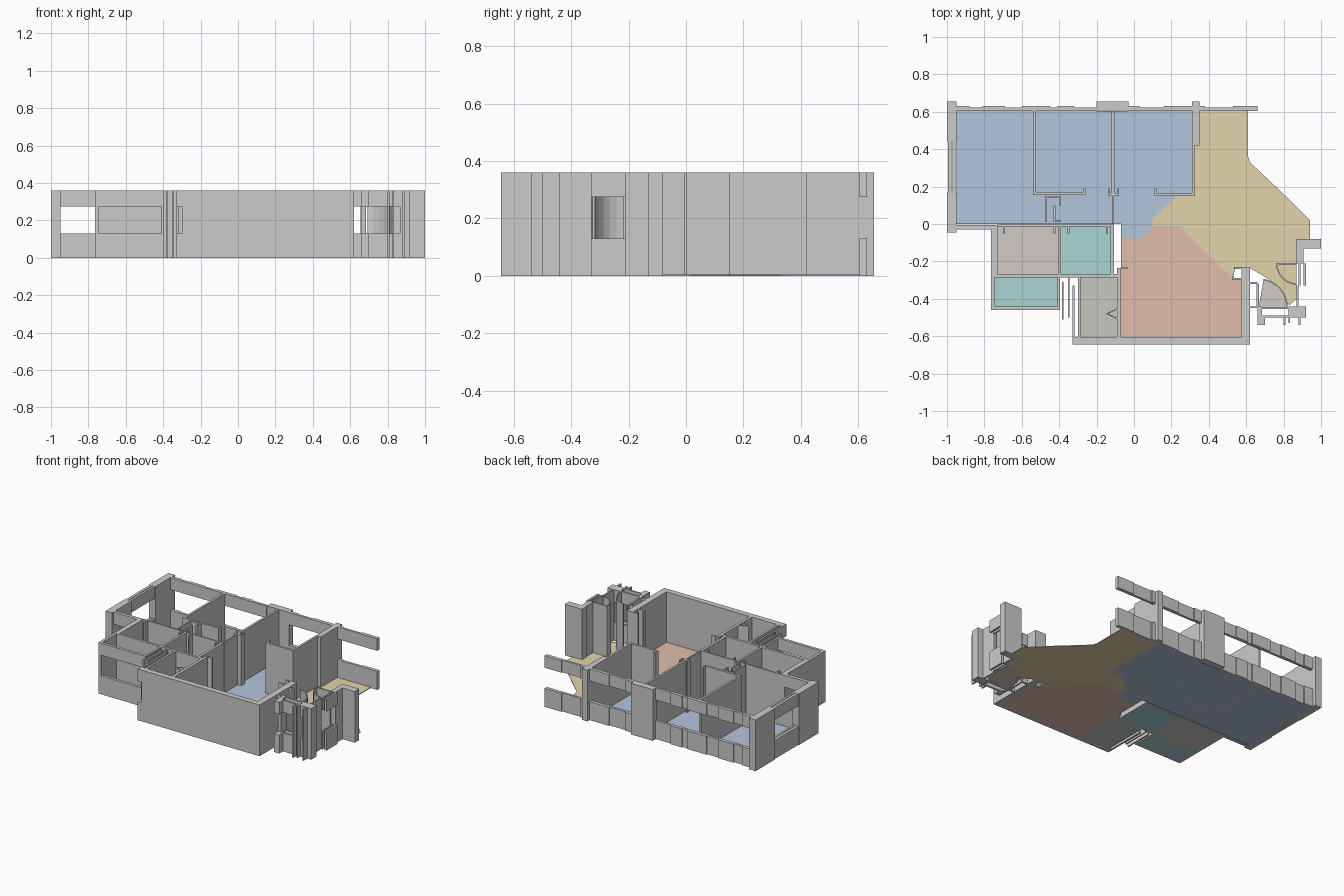
import bpy, bmesh, math

H, SILL, HEAD = 0.36, 0.13, 0.275


def finish(bm, name, color=None):
    bmesh.ops.recalc_face_normals(bm, faces=bm.faces)
    me = bpy.data.meshes.new(name)
    bm.to_mesh(me)
    bm.free()
    ob = bpy.data.objects.new(name, me)
    bpy.context.collection.objects.link(ob)
    if color:
        mat = bpy.data.materials.new(name + "_colour")
        mat.diffuse_color = (*color, 1)
        me.materials.append(mat)


def add_prism(bm, pts, z0=0, z1=H):
    f = bm.faces.new([bm.verts.new((x, y, z0)) for x, y in pts])
    r = bmesh.ops.extrude_face_region(bm, geom=[f])
    if f.is_valid is False or len(bm.faces) == 0:
        return
    bmesh.ops.translate(bm, vec=(0, 0, z1 - z0),
                        verts=[v for v in r["geom"] if isinstance(v, bmesh.types.BMVert)])


def rect(x0, x1, y0, y1):
    return [(x0, y0), (x1, y0), (x1, y1), (x0, y1)]


def walls(name, boxes):
    bm = bmesh.new()
    for b in boxes:
        add_prism(bm, rect(*b))
    finish(bm, name)


def windows(name, boxes):
    # a sill below and a lintel above each opening
    bm = bmesh.new()
    for b in boxes:
        add_prism(bm, rect(*b), 0, SILL)
        add_prism(bm, rect(*b), HEAD, H)
    finish(bm, name)


def floor(name, color, pts):
    bm = bmesh.new()
    add_prism(bm, pts, 0, 0.005)
    finish(bm, name, color)


def arc(cx, cy, r, a0, a1, n=6):
    return [(cx + r * math.cos(math.radians(a0 + (a1 - a0) * i / n)),
             cy + r * math.sin(math.radians(a0 + (a1 - a0) * i / n))) for i in range(n + 1)]


def door_swing(name, cx, cy, r, a0, a1):
    # curved thin wall plus the floor fan inside it
    bm = bmesh.new()
    add_prism(bm, arc(cx, cy, r, a0, a1) + arc(cx, cy, r - 0.008, a1, a0))
    finish(bm, name)
    floor(name + "_floor", BEIGE, [(cx, cy)] + arc(cx, cy, r - 0.008, a0, a1))


BLUE, YELLOW, RED = (0.45, 0.56, 0.72), (0.76, 0.66, 0.41), (0.76, 0.51, 0.42)
TEAL, BEIGE, GREEN = (0.40, 0.66, 0.65), (0.64, 0.60, 0.56), (0.55, 0.58, 0.53)

# Floors
floor("bedroom_floor", BLUE, [
    (-0.95, 0), (-0.07, 0), (-0.07, -0.075), (0.04, -0.075), (0.10, -0.015), (0.10, 0.03),
    (0.23, 0.15), (0.31, 0.15), (0.31, 0.605), (-0.95, 0.605)])
floor("hall_floor", YELLOW, [
    (0.10, -0.01), (0.24, -0.01), (0.53, -0.29), (0.54, -0.235), (0.62, -0.235), (0.73, -0.30),
    (0.83, -0.435), (0.87, -0.40), (0.87, -0.08), (0.94, -0.08), (0.94, 0.02), (0.81, 0.15),
    (0.62, 0.33), (0.61, 0.36), (0.61, 0.605), (0.31, 0.605), (0.31, 0.15), (0.23, 0.15),
    (0.10, 0.03)])
floor("living_room_floor", RED, [
    (-0.07, -0.605), (0.575, -0.605), (0.575, -0.29), (0.53, -0.29), (0.24, -0.01),
    (0.10, -0.01), (0.04, -0.075), (-0.07, -0.075)])
floor("kitchen_floor", BEIGE, rect(-0.73, -0.405, -0.27, -0.005))
floor("bathroom_floor", TEAL, rect(-0.39, -0.125, -0.27, -0.005))
floor("balcony_floor", TEAL, rect(-0.75, -0.41, -0.44, -0.285))
floor("store_floor", GREEN, rect(-0.285, -0.09, -0.605, -0.285))

# Back facade: full-height columns, with sills and lintels between them
walls("back_columns", [
    (-1.0, -0.95, 0.605, 0.655), (-0.20, -0.03, 0.608, 0.655), (0.31, 0.35, 0.42, 0.655)])
cuts = [-0.95, -0.88, -0.81, -0.69, -0.60, -0.45, -0.41, -0.32, -0.20]
cuts2 = [-0.03, 0.03, 0.16, 0.31]
cuts3 = [0.35, 0.38, 0.53, 0.66]
strips = []
for row in (cuts, cuts2, cuts3):
    for i, (a, b) in enumerate(zip(row, row[1:])):
        strips.append((a, b, 0.605, 0.63 if i % 2 == 0 else 0.622))
windows("back_windows", strips)

# Left facade and the short return wall with a window
walls("left_wall", [(-1.0, -0.95, 0.44, 0.605), (-1.0, -0.95, -0.045, 0.17)])
windows("left_window", [(-0.995, -0.975, 0.17, 0.44), (-0.97, -0.955, 0.17, 0.44)])
windows("left_return_window", [(-0.95, -0.765, -0.03, -0.005)])

# Bedroom partitions with door stubs
walls("bedroom_partitions", [
    (-0.54, -0.525, 0.155, 0.605), (-0.525, -0.26, 0.155, 0.17), (-0.27, -0.26, 0.17, 0.19),
    (-0.12, -0.105, 0.15, 0.605), (-0.14, -0.12, 0.15, 0.165), (-0.105, -0.08, 0.15, 0.165),
    (-0.14, -0.132, 0.165, 0.19), (-0.088, -0.08, 0.165, 0.19), (0.11, 0.325, 0.15, 0.165),
    (0.11, 0.12, 0.165, 0.19), (0.31, 0.325, 0.165, 0.42),
    (-0.475, -0.465, 0.01, 0.15), (-0.465, -0.39, 0.14, 0.15), (-0.40, -0.39, 0.10, 0.14),
    (-0.43, -0.39, 0.01, 0.02), (-0.43, -0.42, 0.02, 0.10), (-0.115, -0.107, 0.0, 0.15)])

# Kitchen and bathroom walls
walls("wet_room_walls", [
    (-0.765, -0.73, -0.285, -0.005), (-0.73, -0.107, -0.013, -0.003),
    (-0.73, -0.09, -0.285, -0.268), (-0.405, -0.39, -0.268, -0.013),
    (-0.125, -0.107, -0.268, -0.013), (-0.70, -0.69, -0.05, -0.013),
    (-0.43, -0.42, -0.05, -0.013), (-0.355, -0.345, -0.05, -0.013),
    (-0.15, -0.14, -0.05, -0.013)])

# Balcony
walls("balcony_sides", [
    (-0.765, -0.745, -0.46, -0.285), (-0.41, -0.395, -0.46, -0.285)])
windows("balcony_front", [(-0.745, -0.41, -0.46, -0.44)])

# Service shaft fins and store walls
walls("shaft_fins", [
    (-0.385, -0.376, -0.51, -0.31), (-0.352, -0.344, -0.50, -0.285),
    (-0.33, -0.318, -0.605, -0.33), (-0.30, -0.285, -0.605, -0.285)])
windows("shaft_window", [(-0.33, -0.30, -0.645, -0.605)])
walls("store_walls", [
    (-0.09, -0.07, -0.605, -0.235), (-0.07, -0.035, -0.24, -0.23)])
bm = bmesh.new()
for s in (-1, 1):
    add_prism(bm, [(-0.15, -0.48), (-0.09, -0.48 + s * 0.03),
                   (-0.09, -0.48 + s * 0.022), (-0.14, -0.48)])
finish(bm, "store_door_leaves")

# Living room outer walls
walls("living_room_walls", [
    (-0.30, 0.62, -0.645, -0.605), (0.575, 0.62, -0.605, -0.23),
    (0.535, 0.575, -0.24, -0.23), (0.525, 0.575, -0.30, -0.29), (0.525, 0.535, -0.30, -0.28)])

# Entrance piers, fins and curved door swings
walls("entrance_piers", [
    (0.865, 0.92, -0.13, -0.08), (0.92, 1.0, -0.13, -0.08), (0.87, 0.905, -0.21, -0.13),
    (0.865, 0.92, -0.50, -0.44), (0.87, 0.88, -0.44, -0.33), (0.655, 0.667, -0.44, -0.32),
    (0.66, 0.685, -0.50, -0.44), (0.80, 0.81, -0.54, -0.50), (0.825, 0.835, -0.53, -0.44),
    (0.88, 0.89, -0.54, -0.50), (0.76, 0.87, -0.218, -0.208)])
windows("entrance_windows", [
    (0.62, 0.66, -0.32, -0.31), (0.62, 0.66, -0.45, -0.44), (0.685, 0.825, -0.455, -0.445),
    (0.685, 0.825, -0.50, -0.488), (0.835, 0.865, -0.50, -0.44),
    (0.905, 0.92, -0.33, -0.21), (0.88, 0.89, -0.33, -0.21), (0.66, 0.70, -0.54, -0.50)])
door_swing("lower_door_swing", 0.667, -0.445, 0.155, 0, 80)
door_swing("upper_door_swing", 0.87, -0.215, 0.11, 180, 270)
